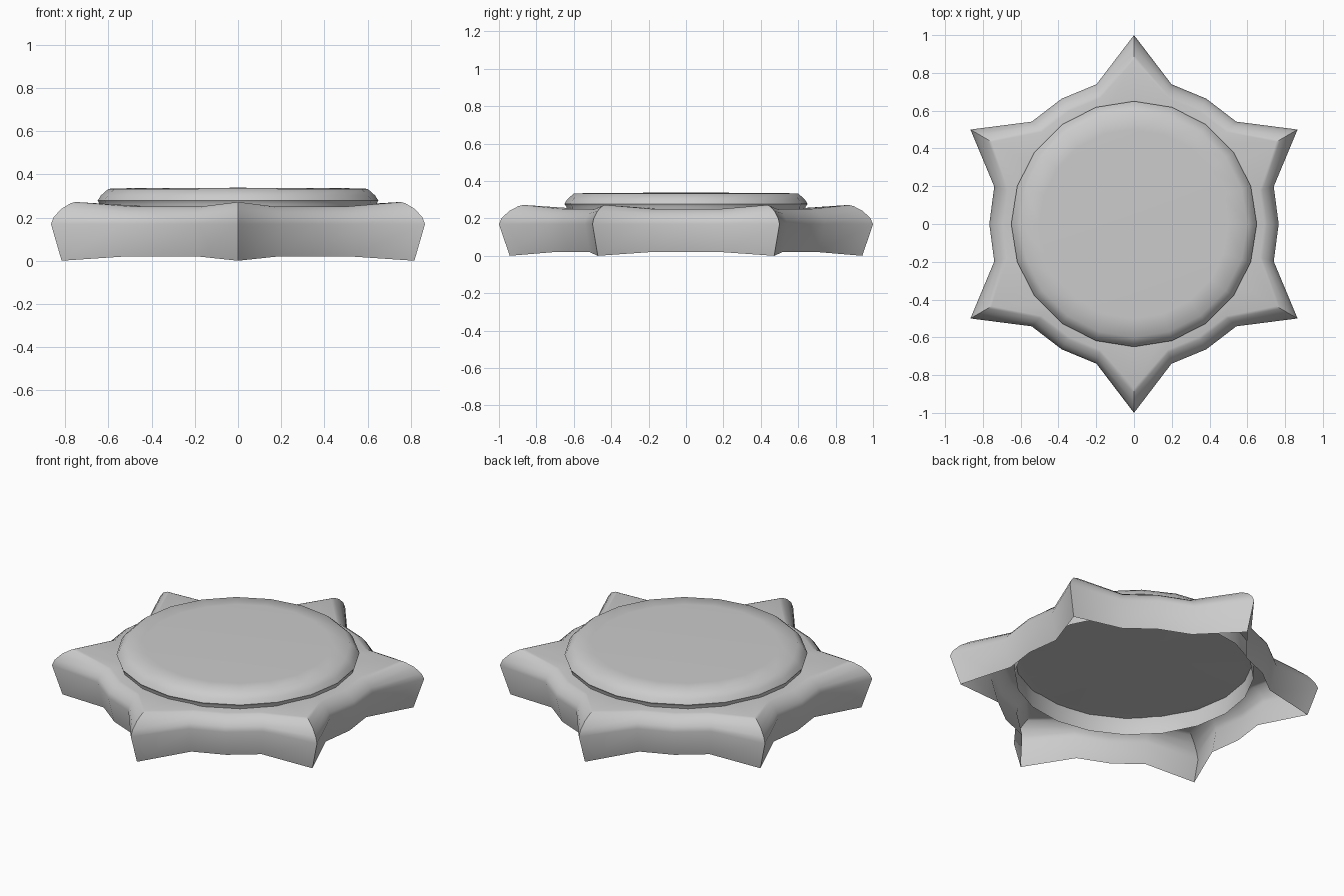
import bpy, bmesh
from math import sin, cos, pi

if "Cube" in bpy.data.objects:
    bpy.data.objects.remove(bpy.data.objects["Cube"])


def lathe(name, count, profile, angle):
    """Rings of points (profile(i) gives r, z pairs from bottom to top), closed by a centre point."""
    bm = bmesh.new()
    columns = []
    for i in range(count):
        a = pi / 2 + 2 * pi * i / count
        columns.append([bm.verts.new((r * cos(a), r * sin(a), z)) for r, z in profile(i)[:-1]])
    centre = bm.verts.new((0, 0, profile(0)[-1][1]))
    for i in range(count):
        a, b = columns[i], columns[(i + 1) % count]
        for k in range(len(a) - 1):
            bm.faces.new((a[k], b[k], b[k + 1], a[k + 1]))
        bm.faces.new((a[-1], b[-1], centre))
    mesh = bpy.data.meshes.new(name)
    bm.to_mesh(mesh)
    bm.free()
    obj = bpy.data.objects.new(name, mesh)
    bpy.context.collection.objects.link(obj)
    bpy.ops.object.select_all(action='DESELECT')
    obj.select_set(True)
    bpy.context.view_layer.objects.active = obj
    bpy.ops.object.shade_smooth_by_angle(angle=angle)
    return obj


# Six-pointed base: open shell below, rounded shoulder, flat top
tip = [(0.943, 0), (1.0, 0.17), (0.985, 0.202), (0.945, 0.24),
       (0.895, 0.266), (0.87, 0.272), (0.60, 0.252), (0, 0.252)]
valley = [(0.73, 0.02), (0.766, 0.17), (0.757, 0.198), (0.735, 0.226),
          (0.705, 0.246), (0.69, 0.25), (0.60, 0.252), (0, 0.252)]
lathe("star_base", 24, lambda i: tip if i % 4 == 0 else valley, 0.56)

# Twenty-sided raised disc whose open skirt passes through the base top
disc = [(0.64, 0.15), (0.64, 0.262), (0.65, 0.278), (0.635, 0.302), (0.60, 0.333),
        (0.50, 0.336), (0, 0.338)]
lathe("raised_disc", 20, lambda i: disc, 0.75)
